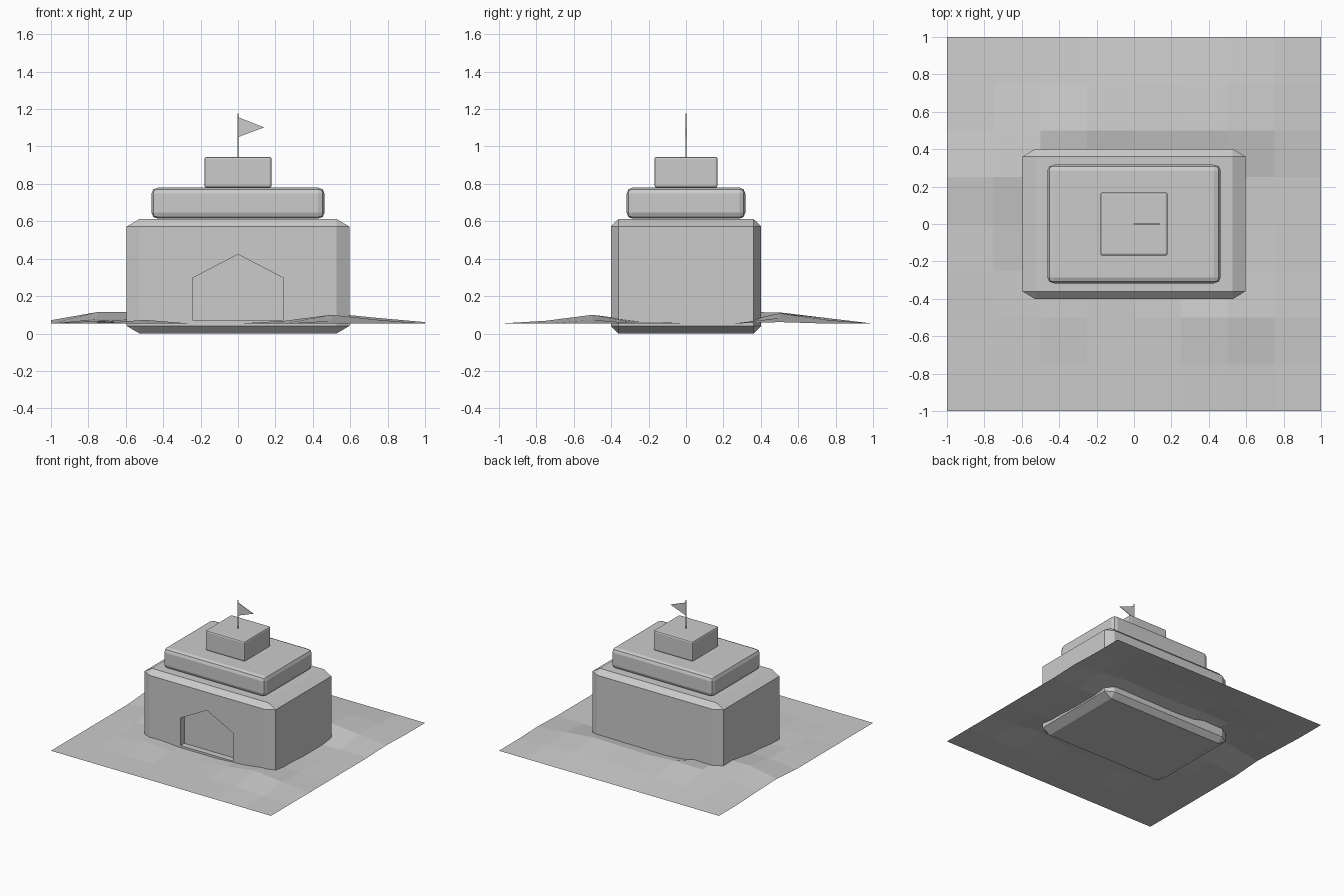
import bpy, bmesh
from mathutils import Matrix, Vector

if "Cube" in bpy.data.objects:
    bpy.data.objects.remove(bpy.data.objects["Cube"])


def to_object(name, bm):
    bmesh.ops.recalc_face_normals(bm, faces=bm.faces)
    mesh = bpy.data.meshes.new(name)
    bm.to_mesh(mesh)
    bm.free()
    obj = bpy.data.objects.new(name, mesh)
    bpy.context.collection.objects.link(obj)
    return obj


def block(name, size, z, bevel, segments):
    """Box standing at height z, with a separate bevel width per axis."""
    bm = bmesh.new()
    bmesh.ops.create_cube(bm, size=1)
    bmesh.ops.scale(bm, vec=[s / b for s, b in zip(size, bevel)], verts=bm.verts)
    bmesh.ops.bevel(bm, geom=bm.edges[:], offset=1, segments=segments,
                    profile=0.5, affect='EDGES')
    bmesh.ops.scale(bm, vec=bevel, verts=bm.verts)
    bmesh.ops.translate(bm, vec=(0, 0, z + size[2] / 2), verts=bm.verts)
    return to_object(name, bm)


def prism(name, profile, y0, y1):
    """Extrude an (x, z) outline from y0 to y1."""
    bm = bmesh.new()
    face = bm.faces.new([bm.verts.new((x, y0, z)) for x, z in profile])
    ext = bmesh.ops.extrude_face_region(bm, geom=[face])
    verts = [v for v in ext['geom'] if isinstance(v, bmesh.types.BMVert)]
    bmesh.ops.translate(bm, vec=(0, y1 - y0, 0), verts=verts)
    return to_object(name, bm)


# stacked tiers
body = block("main_body", (1.19, 0.804, 0.612), 0, (0.068, 0.041, 0.04), 1)
block("middle_tier", (0.926, 0.634, 0.166), 0.614, (0.035, 0.03, 0.032), 2)
block("top_tier", (0.36, 0.338, 0.165), 0.78, (0.012, 0.012, 0.012), 2)

# recessed doorway
cutter = prism("doorway_cutter", [(-0.24, 0.07), (0.24, 0.07), (0.24, 0.298),
                                  (0, 0.423), (-0.24, 0.298)], -0.6, -0.352)
cutter.hide_render = True
mod = body.modifiers.new("doorway", 'BOOLEAN')
mod.operation = 'DIFFERENCE'
mod.solver = 'EXACT'
mod.object = cutter
bpy.context.view_layer.objects.active = body
bpy.ops.object.modifier_apply(modifier=mod.name)
bpy.data.objects.remove(cutter)

# flag and pole
bm = bmesh.new()
bmesh.ops.create_cone(bm, cap_ends=True, segments=8, radius1=0.004, radius2=0.004,
                      depth=0.235, matrix=Matrix.Translation((0, 0, 1.0575)))
to_object("flag_pole", bm)
prism("flag", [(0, 1.05), (0.14, 1.102), (0, 1.157)], -0.002, 0.002)

# uneven ground sheet: grid point -> rise above the base level
rises = {(-1, 0.25): 0.018, (-0.75, 0.25): 0.062, (-0.5, 0.25): 0.062,
         (-1, 0.5): 0.01, (-0.75, 0.5): 0.03, (-0.5, 0.5): 0.055,
         (-0.25, 0.5): 0.06, (0, 0.5): 0.045, (0.25, 0.5): 0.05,
         (0.5, 0.5): 0.055, (0.75, 0.5): 0.03, (1, 0.5): 0.008,
         (-0.75, 0.75): 0.02, (-0.5, 0.75): 0.02, (-0.25, 0.75): 0.025,
         (0, 0.75): 0.03, (0.25, 0.75): 0.03, (0.5, 0.75): 0.03, (0.75, 0.75): 0.02,
         (0.5, -0.5): 0.047, (0.75, -0.5): 0.02, (0.25, -0.5): 0.015,
         (0.5, -0.75): 0.015, (0.5, -0.25): 0.015, (-0.5, -0.5): 0.02,
         (-0.75, -0.25): 0.015, (-0.75, 0): 0.025, (-0.5, 0): 0.025}
bm = bmesh.new()
bmesh.ops.create_grid(bm, x_segments=8, y_segments=8, size=1)
for v in bm.verts:
    key = (round(v.co.x * 4) / 4, round(v.co.y * 4) / 4)
    v.co.z = 0.053 + rises.get(key, 0)
to_object("ground_sheet", bm)
